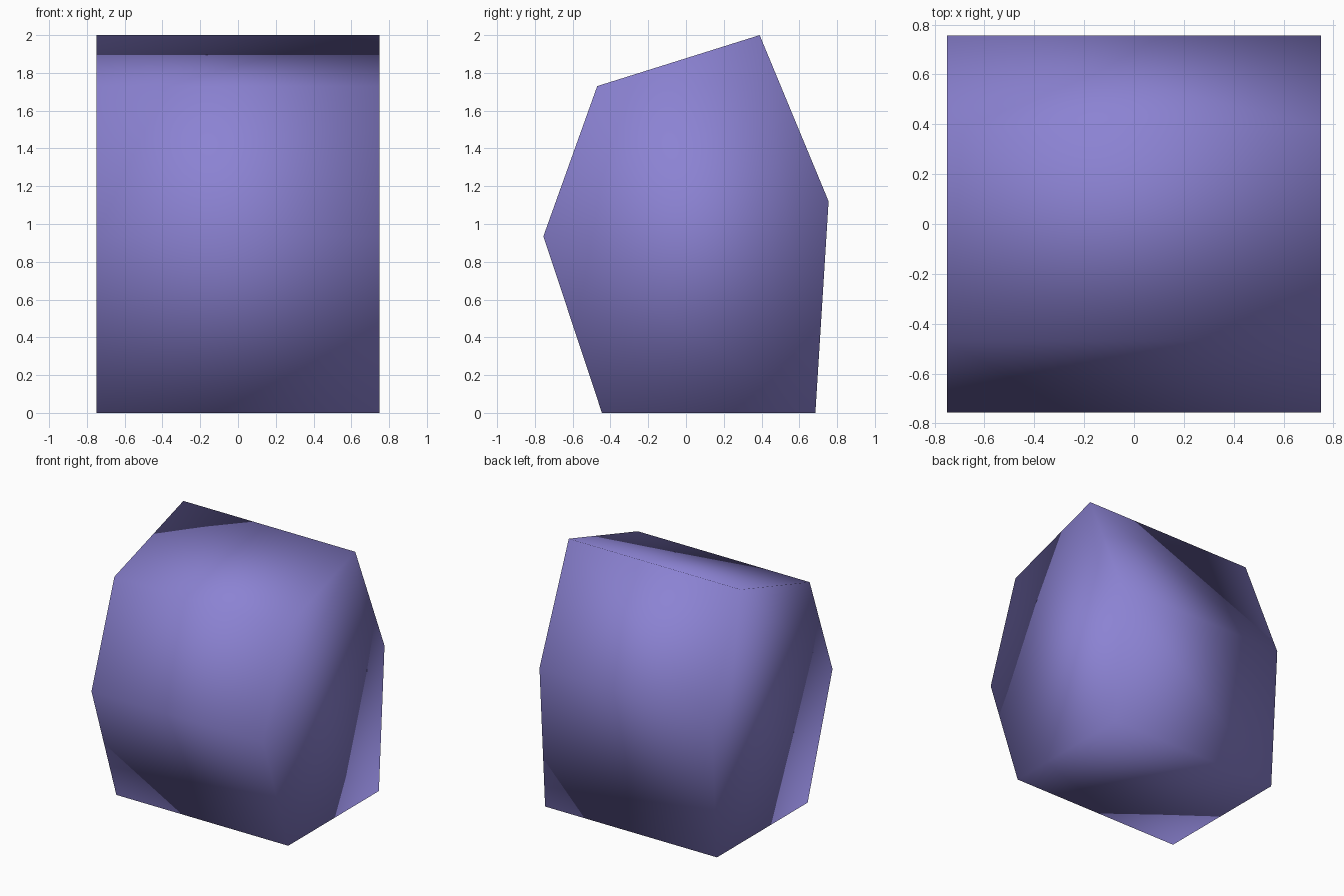
import bpy
import bmesh
from mathutils import Vector

cube = bpy.data.objects.get("Cube")
if cube:
    bpy.data.objects.remove(cube, do_unlink=True)

# Single flat colour
violet = bpy.data.materials.new("soft violet")
violet.use_nodes = True
colour = (0.26, 0.225, 0.65, 1.0)
violet.diffuse_color = colour
violet.node_tree.nodes["Principled BSDF"].inputs["Base Color"].default_value = colour

# Irregular six-sided side outline (y, z), extruded across the width
HALF_WIDTH = 0.75
outline = [(-0.445, 0), (0.685, 0), (0.755, 1.12),
           (0.39, 2.0), (-0.47, 1.73), (-0.755, 0.935)]

bm = bmesh.new()
side = bm.faces.new([bm.verts.new((-HALF_WIDTH, y, z)) for y, z in outline])
extruded = bmesh.ops.extrude_face_region(bm, geom=[side], use_keep_orig=True)
far_side = [v for v in extruded["geom"] if isinstance(v, bmesh.types.BMVert)]
bmesh.ops.translate(bm, verts=far_side, vec=Vector((2 * HALF_WIDTH, 0, 0)))
bmesh.ops.recalc_face_normals(bm, faces=bm.faces)

# The whole block is smooth shaded, including its corners
for face in bm.faces:
    face.smooth = True

mesh = bpy.data.meshes.new("faceted_block")
bm.to_mesh(mesh)
bm.free()
mesh.materials.append(violet)
block = bpy.data.objects.new("faceted_block", mesh)
bpy.context.collection.objects.link(block)
